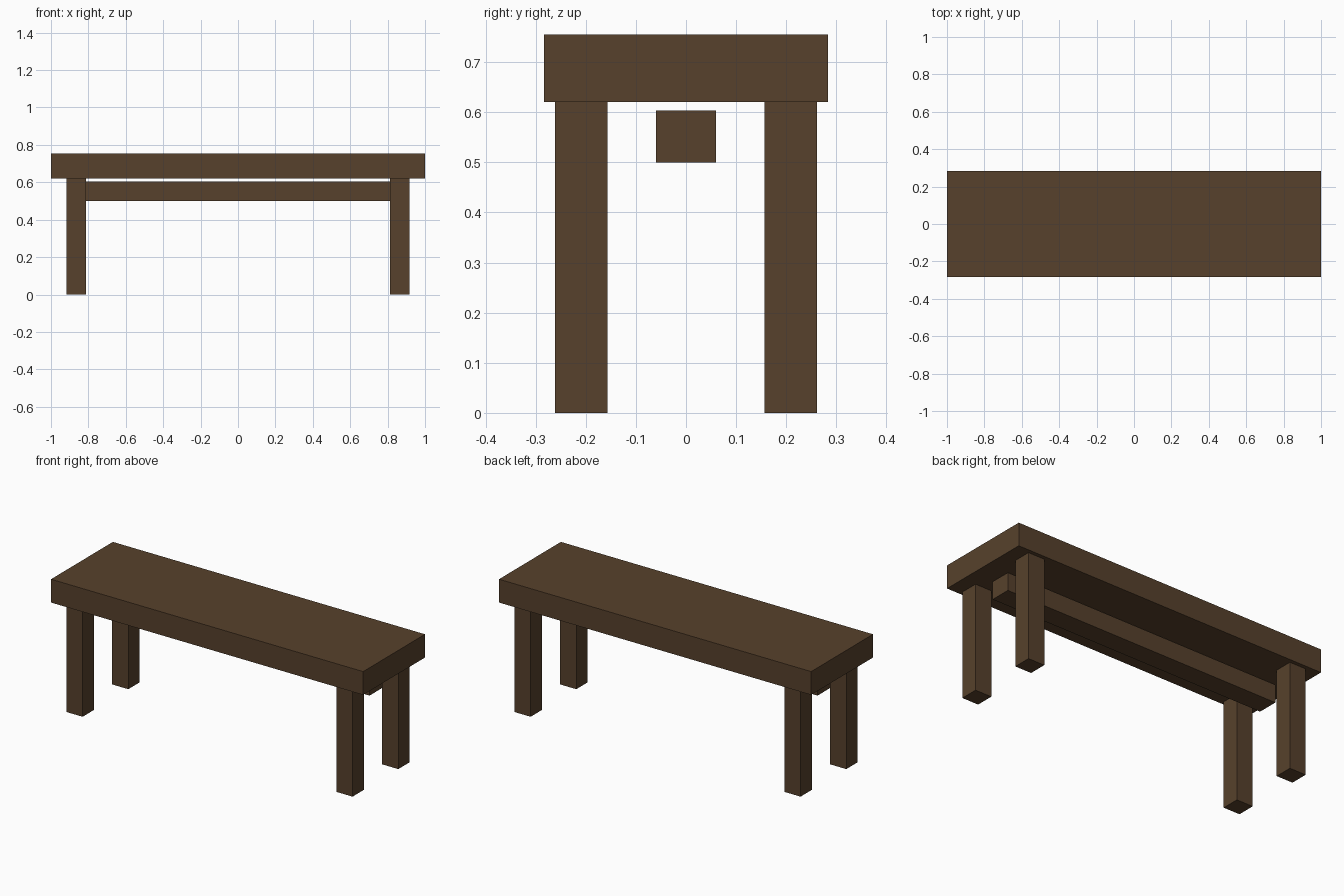
import bpy

if "Cube" in bpy.data.objects:
    bpy.data.objects.remove(bpy.data.objects["Cube"])

# Dark brown wood for every part
wood = bpy.data.materials.new("dark_brown_wood")
wood.diffuse_color = (0.095, 0.053, 0.025, 1.0)
wood.use_nodes = True
wood.node_tree.nodes["Principled BSDF"].inputs["Base Color"].default_value = wood.diffuse_color


def box(name, lo, hi):
    """Axis-aligned box between two corners."""
    centre = [(a + b) / 2 for a, b in zip(lo, hi)]
    bpy.ops.mesh.primitive_cube_add(size=1, location=centre)
    ob = bpy.context.object
    ob.name = name
    ob.scale = [b - a for a, b in zip(lo, hi)]
    bpy.ops.object.transform_apply(location=False, rotation=False, scale=True)
    ob.data.materials.append(wood)
    return ob


# Seat slab
box("seat", (-1, -0.283, 0.62), (1, 0.283, 0.755))

# Central stretcher beam under the seat
box("stretcher", (-0.885, -0.06, 0.50), (0.885, 0.06, 0.604))

# Four square legs
LEG = 0.104
for side, sx in (("left", -1), ("right", 1)):
    for end, sy in (("front", -1), ("back", 1)):
        x, y, h = sx * 0.865, sy * 0.209, LEG / 2
        box(f"{end}_{side}_leg", (x - h, y - h, 0), (x + h, y + h, 0.62))
